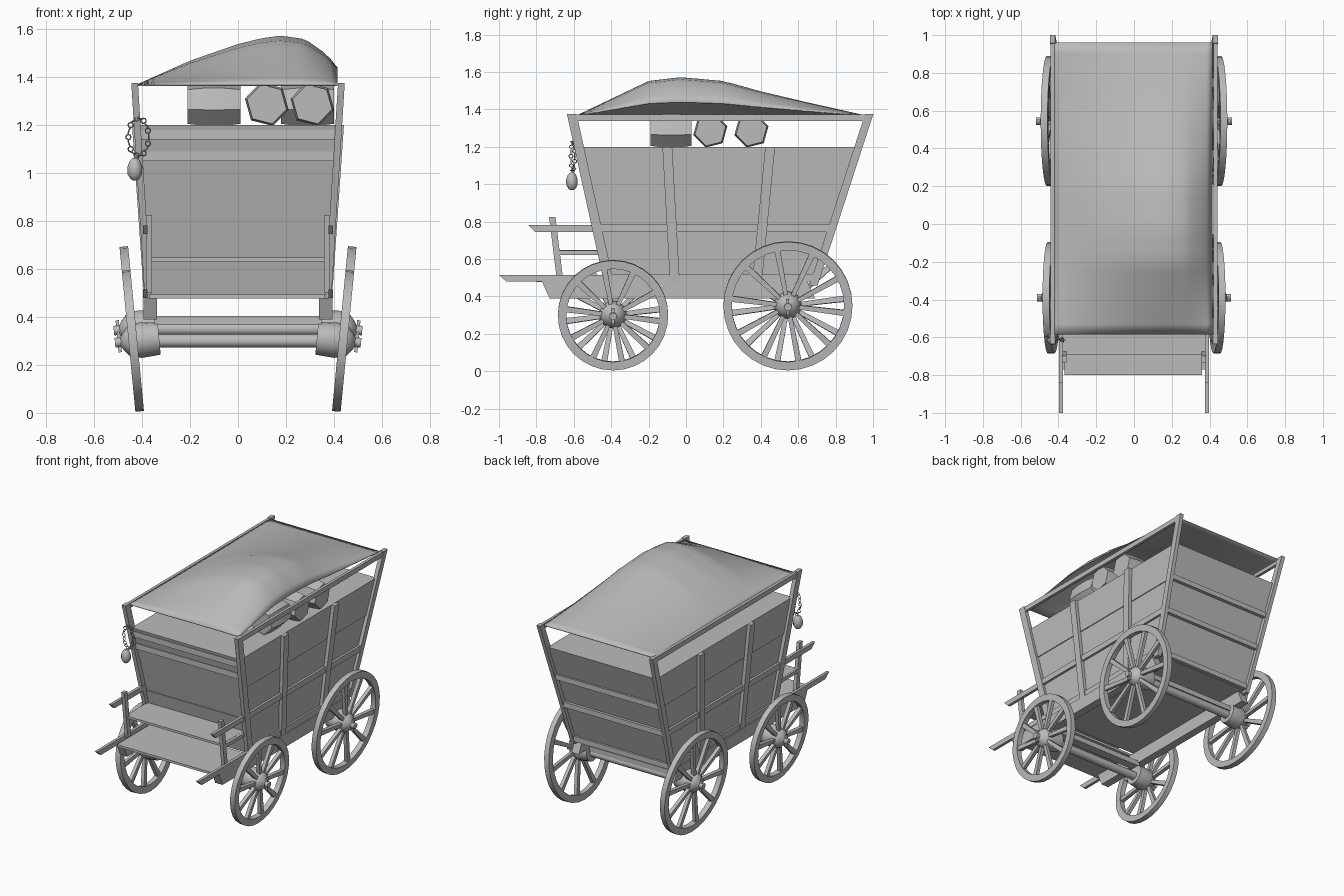
import bpy, bmesh, math
from math import sin, cos, pi
from mathutils import Matrix, Vector

if "Cube" in bpy.data.objects:
    bpy.data.objects.remove(bpy.data.objects["Cube"])

grey = bpy.data.materials.new("weathered_grey")
grey.use_nodes = True
grey.diffuse_color = (0.5, 0.5, 0.5, 1)
grey.node_tree.nodes["Principled BSDF"].inputs["Base Color"].default_value = (0.5, 0.5, 0.5, 1)


def finish(name, bm, matrix=Matrix(), smooth=False):
    bmesh.ops.recalc_face_normals(bm, faces=bm.faces)
    mesh = bpy.data.meshes.new(name)
    bm.to_mesh(mesh)
    bm.free()
    mesh.materials.append(grey)
    ob = bpy.data.objects.new(name, mesh)
    ob.matrix_world = matrix
    bpy.context.collection.objects.link(ob)
    if smooth:
        bpy.ops.object.select_all(action='DESELECT')
        ob.select_set(True)
        bpy.context.view_layer.objects.active = ob
        bpy.ops.object.shade_smooth_by_angle(angle=math.radians(35))
    return ob


def hexa(bm, bottom, top):
    """Six-sided solid between two quads."""
    a = [bm.verts.new(p) for p in bottom]
    b = [bm.verts.new(p) for p in top]
    bm.faces.new(a)
    bm.faces.new(b)
    for i in range(4):
        j = (i + 1) % 4
        bm.faces.new((a[i], a[j], b[j], b[i]))


def beam(name, p, q, a, b, matrix=Matrix()):
    """Bar from p to q; a and b are the half extents of its end sections."""
    bm = bmesh.new()
    p, q, a, b = map(Vector, (p, q, a, b))
    hexa(bm, *[(c - a - b, c + a - b, c + a + b, c - a + b) for c in (p, q)])
    return finish(name, bm, matrix)


def lathe(name, profile, n, matrix, closed=False):
    """Turn (x, radius) points around the x axis."""
    bm = bmesh.new()
    rings = [[bm.verts.new((x, r * cos(2 * pi * k / n), r * sin(2 * pi * k / n)))
              for k in range(n)] for x, r in profile]
    pairs = list(zip(rings, rings[1:]))
    if closed:
        pairs.append((rings[-1], rings[0]))
    else:
        bm.faces.new(rings[0])
        bm.faces.new(rings[-1])
    for r0, r1 in pairs:
        for k in range(n):
            j = (k + 1) % n
            bm.faces.new((r0[k], r0[j], r1[j], r1[k]))
    return finish(name, bm, matrix, True)


# Sloping body faces as functions of height
def half_x(z): return 0.375 + 0.062 * (z - 0.48)
def front_y(z): return -0.44 - 0.22 * (z - 0.6)
def back_y(z): return 0.76 + 0.325 * (z - 0.7)


def layer(name, z0, z1, grow):
    """Slab of the tapering body between two heights."""
    bm = bmesh.new()
    quads = []
    for z in (z0, z1):
        x, f, b = half_x(z) + grow, front_y(z) - grow, back_y(z) + grow
        quads.append([(-x, f, z), (x, f, z), (x, b, z), (-x, b, z)])
    hexa(bm, *quads)
    return finish(name, bm)


# Body planks
layer("lower_planks", 0.48, 0.74, -0.004)
layer("middle_planks", 0.74, 0.97, -0.009)
layer("upper_planks", 0.97, 1.2, -0.003)
for z in (0.5, 0.765, 0.98):
    y = back_y(z) + 0.004
    beam("back_rail", (-half_x(z), y, z), (half_x(z), y, z), (0, 0.012, 0), (0, 0, 0.018))
for z in (1.07, 1.16):
    y = front_y(z)
    beam("front_batten", (-half_x(z), y, z), (half_x(z), y, z), (0, 0.006, 0), (0, 0, 0.02))

# Posts, ribs, rails and chassis on both sides
for s in (-1, 1):
    for label, fy, d, zb in (("front_post", front_y, 0.026, 0.48), ("back_post", back_y, 0.022, 0.46)):
        beam(label, (s * half_x(zb), fy(zb), zb), (s * 0.431, fy(1.375), 1.375),
             (0.014, 0, 0), (0, d, 0))
    for y0, y1 in ((-0.06, -0.1), (0.38, 0.45)):
        beam("side_rib", (s * (half_x(0.48) + 0.005), y0, 0.48), (s * (half_x(1.2) + 0.01), y1, 1.2),
             (0.012, 0, 0), (0, 0.026, 0))
    beam("top_rail", (s * 0.431, front_y(1.36), 1.355), (s * 0.431, back_y(1.36), 1.355),
         (0.01, 0, 0), (0, 0, 0.017))
    for z in (0.5, 0.765):
        x = s * (half_x(z) + 0.002)
        beam("side_rail", (x, front_y(z), z), (x, back_y(z), z), (0.008, 0, 0), (0, 0, 0.02))
    beam("chassis_beam", (s * 0.365, -0.75, 0.435), (s * 0.365, 0.67, 0.435),
         (0.028, 0, 0), (0, -0.02, 0.045))
    beam("long_shaft", (s * 0.387, -0.98, 0.497), (s * 0.387, -0.42, 0.497),
         (0.01, 0, 0), (0, -0.02, 0.018))
    beam("arm_rest", (s * 0.387, -0.825, 0.763), (s * 0.387, -0.46, 0.763),
         (0.01, 0, 0), (0, -0.018, 0.018))
    beam("seat_post", (s * 0.37, -0.675, 0.5), (s * 0.37, -0.715, 0.825),
         (0.012, 0, 0), (0, 0.017, 0))
    beam("seat_rail", (s * 0.37, -0.69, 0.635), (s * 0.37, -0.44, 0.635),
         (0.01, 0, 0), (0, 0, 0.012))

# Driver's bench and footboard
beam("footboard", (-0.368, -0.62, 0.485), (0.36, -0.62, 0.485), (0, 0.18, 0), (0, 0, 0.008))
beam("bench", (-0.368, -0.57, 0.64), (0.36, -0.57, 0.64), (0, 0.12, 0), (0, 0, 0.008))


# Wheels and axles
def wheel(label, s, y, r):
    tilt = math.radians(5.5)
    m = (Matrix.Translation((s * (0.41 + r * sin(tilt)), y, r + 0.005))
         @ Matrix.Rotation(0 if s > 0 else pi, 4, 'Z') @ Matrix.Rotation(tilt, 4, 'Y'))
    inner = r - 0.045
    lathe(label + "_rim", [(-0.018, inner), (0.018, inner), (0.018, r), (-0.018, r)], 32, m, True)
    lathe(label + "_hub", [(-0.11, 0.068), (-0.03, 0.074), (0.02, 0.06), (0.04, 0.036),
                           (0.05, 0.02), (0.075, 0.02)], 16, m)
    beam(label + "_linchpin", (0.057, 0, -0.042), (0.057, 0, 0.042), (0.007, 0, 0), (0, 0.007, 0), m)
    bm = bmesh.new()
    for k in range(10):
        rot = Matrix.Rotation(2 * pi * (k + 0.3) / 10, 3, 'X')
        hexa(bm, *[[rot @ Vector((a * 0.012, b * w, d)) for a, b in ((-1, -1), (1, -1), (1, 1), (-1, 1))]
                   for d, w in ((0.04, 0.011), (inner + 0.01, 0.016))])
    finish(label + "_spokes", bm, m)


for label, y, r in (("front_wheel", -0.39, 0.295), ("back_wheel", 0.545, 0.345)):
    for s in (-1, 1):
        wheel(label, s, y, r)
    lathe(label + "_axle", [(-0.42, 0.028), (0.42, 0.028)], 12, Matrix.Translation((0, y, r + 0.005)))
    beam(label + "_bolster", (-0.35, y, 0.385), (0.35, y, 0.385), (0, 0.03, 0), (0, 0, 0.018))

# Cargo barrels lying on the deck
for x, y, turn in ((-0.1, -0.08, 0), (0.29, 0.13, 0), (0.29, 0.35, 0), (0.12, -0.08, 90), (0.31, -0.08, 90)):
    m = (Matrix.Translation((x, y, 1.287)) @ Matrix.Rotation(math.radians(turn), 4, 'Z')
         @ Matrix.Rotation(0.25, 4, 'X'))
    lathe("barrel", [(-0.11, 0.07), (-0.11, 0.085), (-0.04, 0.094), (0.04, 0.094),
                     (0.11, 0.085), (0.11, 0.07)], 6, m)


# Cloth canopy, draped over one off-centre peak
def ramp(points, t):
    for (a, u), (b, v) in zip(points, points[1:]):
        if t <= b:
            return u + (v - u) * (t - a) / (b - a)
    return points[-1][1]


ACROSS = [(-0.425, 0), (-0.2, 0.49), (0, 0.83), (0.1, 0.95), (0.18, 1), (0.28, 0.93), (0.37, 0.62), (0.415, 0.35)]
ALONG = [(-0.585, 0), (-0.2, 0.9), (-0.03, 1), (0.2, 0.9), (0.4, 0.63), (0.65, 0.34), (0.96, 0)]
bm = bmesh.new()
N = 28
grid = []
for i in range(N + 1):
    x = -0.425 + 0.84 * i / N
    row = []
    for j in range(N + 1):
        y = -0.585 + 1.545 * j / N
        row.append(bm.verts.new((x, y, 1.368 + 0.205 * ramp(ACROSS, x) * ramp(ALONG, y))))
    grid.append(row)
for i in range(N):
    for j in range(N):
        bm.faces.new((grid[i][j], grid[i + 1][j], grid[i + 1][j + 1], grid[i][j + 1]))
canopy = finish("canopy", bm, smooth=True)
canopy.modifiers.new("cloth", 'SOLIDIFY').thickness = 0.005

# Lantern hanging from a loop of chain on the front post
upright = Matrix.Rotation(pi / 2, 4, 'Y')
lathe("lantern", [(-0.047, 0.01), (-0.035, 0.022), (-0.01, 0.031), (0.02, 0.03), (0.04, 0.018), (0.047, 0.006)],
      12, Matrix.Translation((-0.43, -0.61, 1.015)) @ upright)
for k in range(18):
    t = 2 * pi * k / 18
    spot = Matrix.Translation((-0.415 + 0.042 * cos(t), -0.595 - 0.02 * cos(t / 2) ** 2, 1.15 + 0.078 * sin(t)))
    turn = Matrix.Rotation(-t, 4, 'Y') @ Matrix.Rotation(pi / 2 * (k % 2), 4, 'Z')
    ring = [(0.003 * cos(a), 0.011 + 0.003 * sin(a)) for a in (0, pi / 2, pi, 3 * pi / 2)]
    lathe("chain_link", ring, 8, spot @ turn, True)
